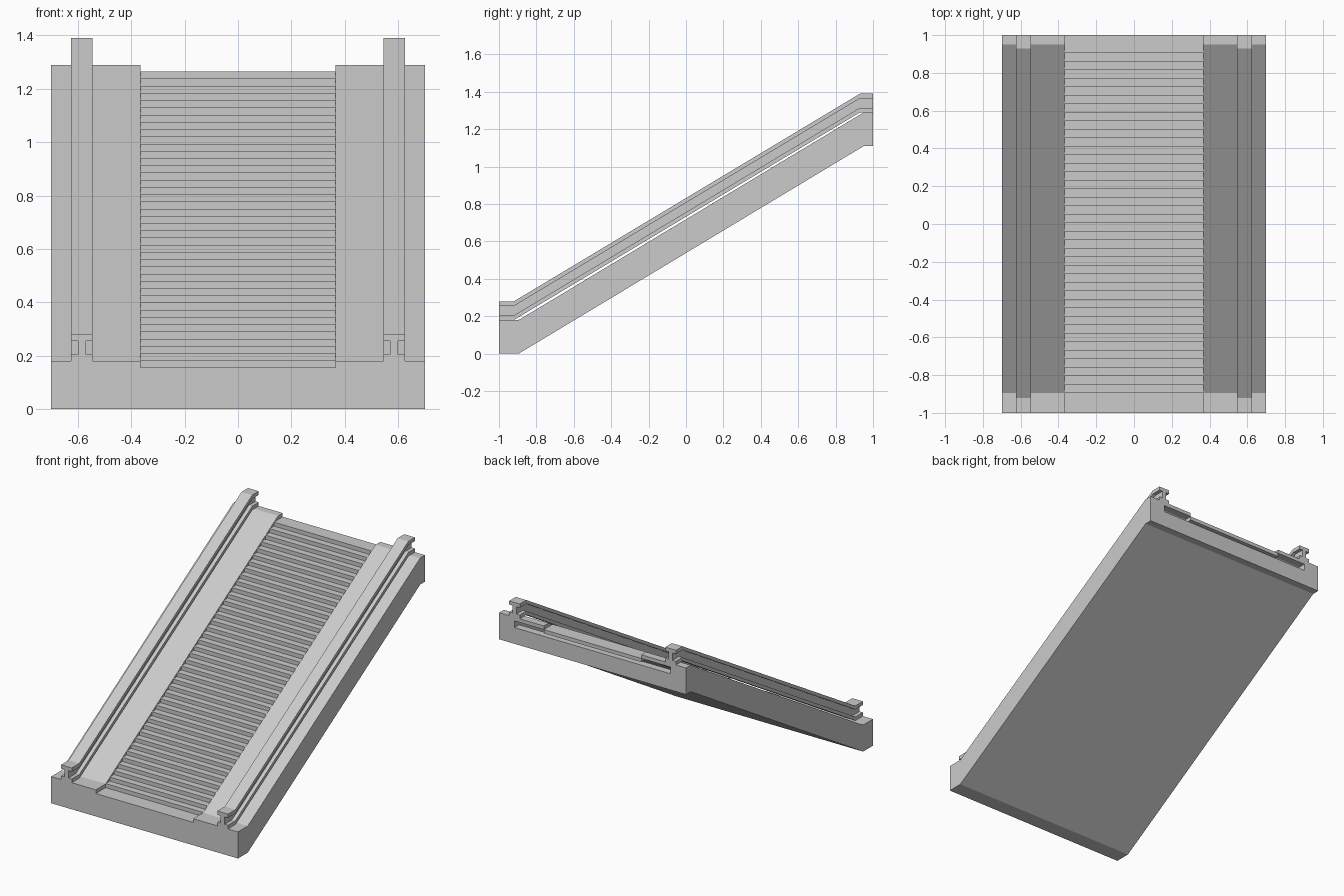
import bpy

if "Cube" in bpy.data.objects:
    bpy.data.objects.remove(bpy.data.objects["Cube"])

RISE = 1.11


def mesh_object(name, verts, faces):
    me = bpy.data.meshes.new(name)
    me.from_pydata(verts, [], faces)
    me.update()
    ob = bpy.data.objects.new(name, me)
    bpy.context.collection.objects.link(ob)
    return ob


def sweep(name, section, path):
    """Sweep a closed x-z section along (y, z) path points, keeping it upright."""
    n = len(section)
    verts = [(x, y, z + dz) for y, dz in path for x, z in section]
    faces = [list(range(n)), list(range(len(verts) - 1, len(verts) - n - 1, -1))]
    for k in range(len(path) - 1):
        for i in range(n):
            j = (i + 1) % n
            faces.append([k * n + j, k * n + i, (k + 1) * n + i, (k + 1) * n + j])
    return mesh_object(name, verts, faces)


def mirrored(half):
    return half + [(-x, z) for x, z in reversed(half)]


def rect(x0, x1, z0, z1):
    return [(x0, z0), (x1, z0), (x1, z1), (x0, z1)]


body_path = [(-1, 0), (-0.895, 0), (0.95, RISE), (1, RISE)]
rail_path = [(-1, 0), (-0.92, 0), (0.93, RISE), (1, RISE)]

# channel-shaped truss: floor and two thick side walls
sweep("truss", mirrored([(0.7, 0.0), (0.7, 0.18), (0.585, 0.18), (0.585, 0.11)])[::-1], body_path)

# flat skirt panels and I-shaped handrails on both sides
rail = [(-.04, .18), (.04, .18), (.04, .205), (.015, .205), (.015, .255), (.04, .255),
        (.04, .28), (-.04, .28), (-.04, .255), (-.015, .255), (-.015, .205), (-.04, .205)]
for side, s in (("left", -1), ("right", 1)):
    xs = sorted((s * 0.365, s * 0.585))
    sweep(side + "_skirt", rect(xs[0], xs[1], 0.155, 0.18), body_path)
    sweep(side + "_handrail", [(x + s * 0.585, z) for x, z in rail], rail_path)

# landing block closing the lower end
sweep("lower_landing", rect(-0.585, 0.585, 0.11, 0.155), [(-1, 0), (-0.895, 0)])

# moving steps: staircase profile with a sloped underside
N = 41
y0, y1 = -0.895, 0.95
top, under = [], []
for i in range(N):
    ya = y0 + (y1 - y0) * i / N
    za = 0.155 + RISE * i / N
    zb = 0.155 + RISE * (i + 1) / N
    top += [(ya, za), (ya, zb)]
top.append((1.0, 0.155 + RISE))
under = [(1.0, 0.13 + RISE), (y1, 0.13 + RISE), (y0, 0.13)]
profile = top + under
n = len(profile)
verts = [(x, y, z) for x in (-0.365, 0.365) for y, z in profile]
faces = [list(range(n)), list(range(2 * n - 1, n - 1, -1))]
faces += [[(i + 1) % n, i, n + i, n + (i + 1) % n] for i in range(n)]
steps = mesh_object("steps", verts, faces)

# make all face directions consistent
import bmesh
for ob in bpy.context.collection.objects:
    bm = bmesh.new()
    bm.from_mesh(ob.data)
    bmesh.ops.recalc_face_normals(bm, faces=bm.faces)
    bm.to_mesh(ob.data)
    bm.free()
